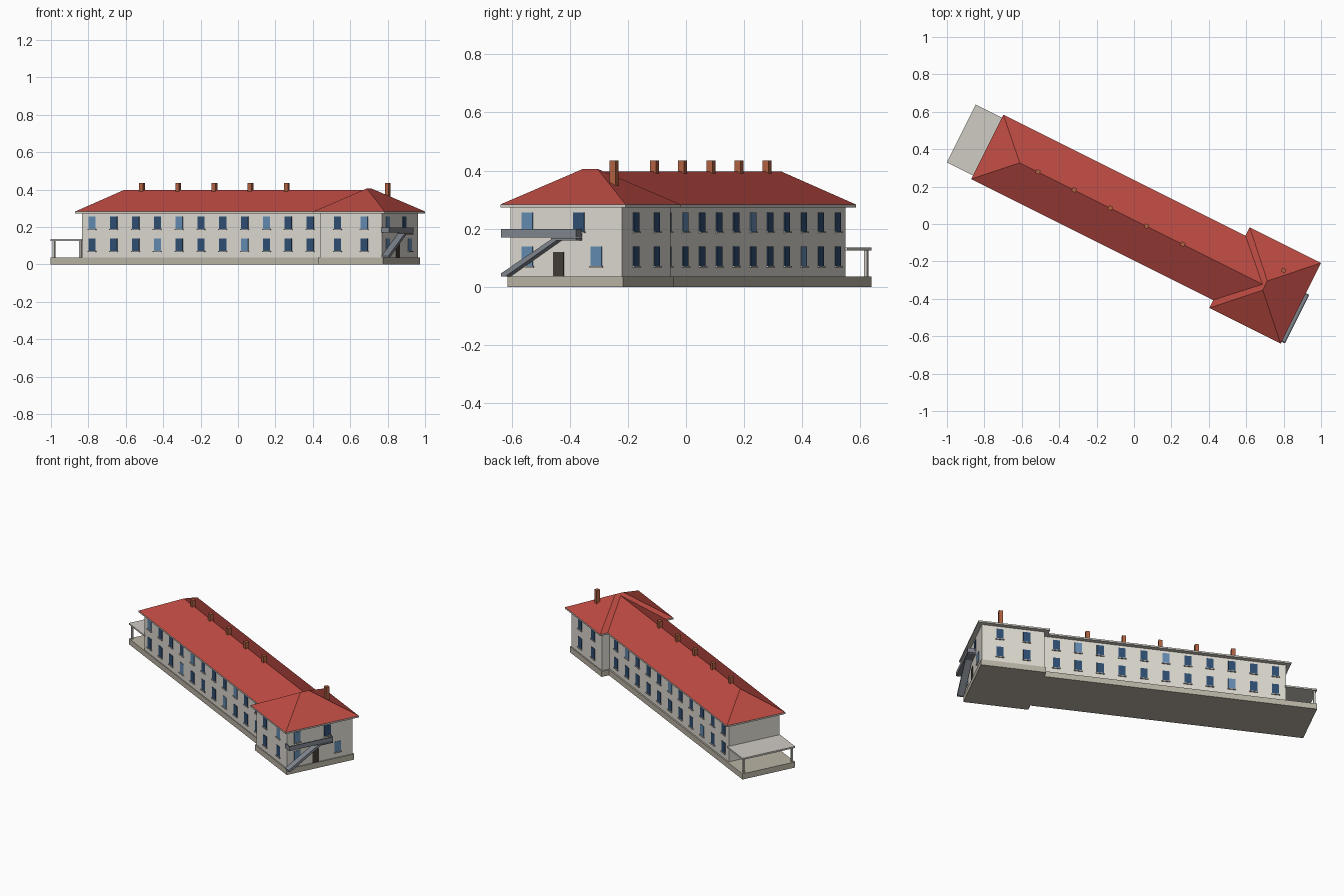
import bpy, bmesh, math
from mathutils import Matrix, Vector

if "Cube" in bpy.data.objects:
    bpy.data.objects.remove(bpy.data.objects["Cube"])

# The whole building is drawn in its own axes (u along, v across) and turned
ROT = Matrix.Rotation(-math.atan(0.5), 4, 'Z')


def material(name, rgb):
    m = bpy.data.materials.new(name)
    lin = [(c / 255 / 12.92) if c < 11 else ((c / 255 + 0.055) / 1.055) ** 2.4 for c in rgb]
    m.diffuse_color = (*lin, 1)
    m.use_nodes = True
    m.node_tree.nodes["Principled BSDF"].inputs["Base Color"].default_value = m.diffuse_color
    return m


CREAM = material("cream_plaster", (222, 218, 209))
STONE = material("stone", (186, 180, 165))
RED = material("red_roof", (188, 74, 66))
PALE = material("pale_trim", (208, 203, 196))
BRICK = material("brick", (178, 98, 66))
DARK = material("dark_glass", (46, 78, 114))
LIGHT = material("light_glass", (100, 140, 178))
METAL = material("grey_metal", (128, 134, 143))
WOOD = material("dark_door", (66, 60, 54))


def finish(bm, name, mat):
    bmesh.ops.recalc_face_normals(bm, faces=bm.faces)
    bm.transform(ROT)
    me = bpy.data.meshes.new(name)
    bm.to_mesh(me)
    bm.free()
    me.materials.append(mat)
    ob = bpy.data.objects.new(name, me)
    bpy.context.collection.objects.link(ob)
    return ob


def boxes(name, mat, *bounds):
    """Each bound is (u0, u1, v0, v1, z0, z1)."""
    bm = bmesh.new()
    for u0, u1, v0, v1, z0, z1 in bounds:
        m = Matrix.Translation(((u0 + u1) / 2, (v0 + v1) / 2, (z0 + z1) / 2))
        m = m @ Matrix.Diagonal((u1 - u0, v1 - v0, z1 - z0, 1))
        bmesh.ops.create_cube(bm, size=1, matrix=m)
    return finish(bm, name, mat)


def hip_roof(name, u0, u1, v0, v1, z, ridge_a, ridge_b):
    bm = bmesh.new()
    a, b, c, d = [bm.verts.new(p) for p in
                  ((u0, v0, z), (u1, v0, z), (u1, v1, z), (u0, v1, z))]
    p, q = bm.verts.new(ridge_a), bm.verts.new(ridge_b)
    if abs(ridge_a[0] - ridge_b[0]) > abs(ridge_a[1] - ridge_b[1]):
        faces = ((a, b, q, p), (b, c, q), (c, d, p, q), (d, a, p))
    else:
        faces = ((a, b, p), (b, c, q, p), (c, d, q), (d, a, p, q))
    for f in faces + ((d, c, b, a),):
        bm.faces.new(f)
    return finish(bm, name, RED)


# Plinths, walls and eaves
EAVE0, EAVE1, MID = 0.273, 0.283, 0.019
boxes("main_plinth", STONE, (-1.043, 0.6, -0.153, 0.193, 0, 0.036))
boxes("wing_plinth", STONE, (0.58, 0.967, -0.203, 0.241, 0, 0.036))
boxes("main_walls", CREAM, (-0.86, 0.6, -0.148, 0.184, 0.036, EAVE0 + 0.004))
boxes("wing_walls", CREAM, (0.587, 0.96, -0.196, 0.234, 0.036, EAVE0 + 0.004))
boxes("main_eaves", PALE, (-0.886, 0.6, -0.174, 0.211, EAVE0, EAVE1))
boxes("wing_eaves", PALE, (0.561, 0.987, -0.221, 0.261, EAVE0, EAVE1))

# Roofs
hip_roof("main_roof", -0.886, 0.765, -0.174, 0.211, EAVE1,
         (-0.693, MID, 0.397), (0.764, MID, 0.397))
hip_roof("wing_roof", 0.561, 0.987, -0.221, 0.261, EAVE1,
         (0.774, MID - 0.027, 0.406), (0.774, MID + 0.027, 0.406))

# Chimneys
S = 0.0115
spots = [(-0.584 + 0.2165 * i, MID + 0.001, 0.37) for i in range(5)] + [(0.827, 0.136, 0.32)]
boxes("chimneys", BRICK, *[(u - S, u + S, v - S, v + S, z, 0.434) for u, v, z in spots])

# Windows: gather panes and sills for every facade
panes = {True: [], False: []}
sills = []
ROWS = (0.105, 0.223)
W, H, OUT, SILL = 0.021, 0.033, 0.003, 0.008


def window(along, wall, side, z, light, axis='u'):
    def bound(half, out, z0, z1):
        lo, hi = sorted((wall - side * 0.002, wall + side * out))
        if axis == 'u':
            return (along - half, along + half, lo, hi, z0, z1)
        return (lo, hi, along - half, along + half, z0, z1)
    panes[light].append(bound(W, OUT, z - H, z + H))
    sills.append(bound(W + 0.004, SILL, z - H - 0.005, z - H))


lit = {(-1, 0): (3, 7), (-1, 1): (0, 4, 8), (1, 0): (2,), (1, 1): (5, 9)}
for side, main_v, wing_v in ((-1, -0.148, -0.196), (1, 0.184, 0.234)):
    for row, z in enumerate(ROWS):
        for i in range(11):
            window(-0.798 + 0.1304 * i, main_v, side, z, i in lit[side, row])
        for k in (-1, 1):
            window(0.774 + 0.08 * k, wing_v, side, z, (side, row, k) == (-1, 1, 1))
for v, row, light in ((-0.13, 0, True), (-0.13, 1, True), (0.136, 0, True), (0.068, 1, False)):
    window(v, 0.96, 1, ROWS[row], light, 'v')
boxes("dark_windows", DARK, *panes[False])
boxes("light_windows", LIGHT, *panes[True])
boxes("window_sills", PALE, *sills)
boxes("end_door", WOOD, (0.955, 0.963, -0.031, 0.011, 0.036, 0.12))

# Terrace canopy on two posts
boxes("terrace_canopy", PALE, (-1.043, -0.855, -0.153, 0.193, 0.125, 0.135))
boxes("terrace_posts", PALE, *[(-1.036, -1.024, v - 0.006, v + 0.006, 0.03, 0.127)
                               for v in (-0.138, 0.178)])

# Outside stair: gallery tray, landing and sloping flight
U0, U1, V0, V1 = 0.958, 1.008, -0.208, 0.08
boxes("stair_gallery", METAL,
      (U0, U1, V0, V1, 0.17, 0.176),
      (U1 - 0.006, U1, V0, V1, 0.17, 0.198),
      (U0, U1, V0, V0 + 0.006, 0.17, 0.198),
      (U0, U1, V1 - 0.006, V1, 0.17, 0.198))
boxes("stair_landing", METAL, (U0, U1, -0.015, V1, 0.16, 0.167))
bm = bmesh.new()
profile = [(-0.21, 0.036), (-0.192, 0.036), (0.005, 0.16), (-0.012, 0.166), (-0.21, 0.046)]
face = bm.faces.new([bm.verts.new((0.964, v, z)) for v, z in profile])
ext = bmesh.ops.extrude_face_region(bm, geom=[face])
bmesh.ops.translate(bm, vec=Vector((0.04, 0, 0)),
                    verts=[g for g in ext["geom"] if isinstance(g, bmesh.types.BMVert)])
finish(bm, "stair_flight", METAL)
